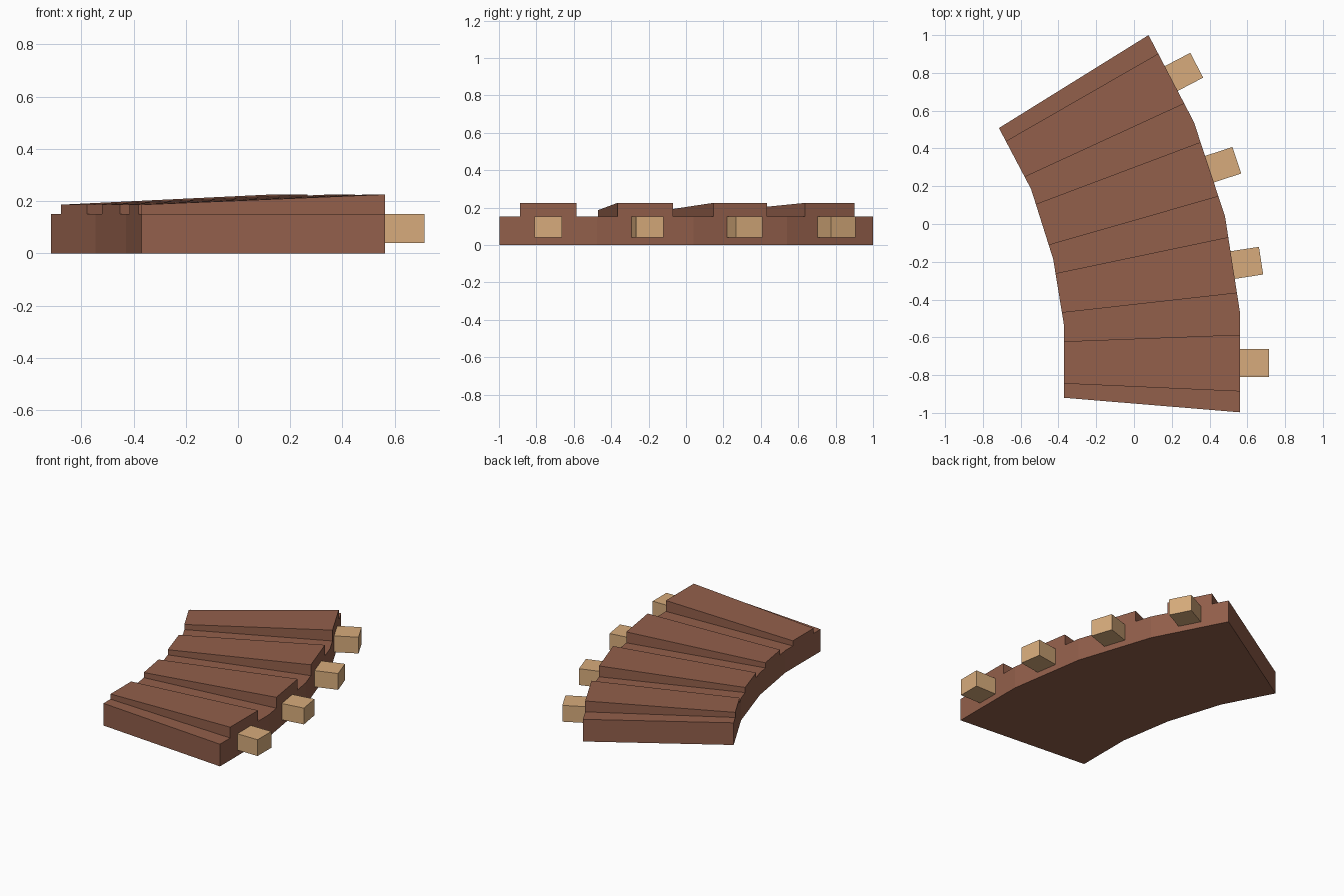
import bpy, bmesh, math
from mathutils import Vector, Matrix

if "Cube" in bpy.data.objects:
    bpy.data.objects.remove(bpy.data.objects["Cube"])


def material(name, rgb):
    m = bpy.data.materials.new(name)
    m.diffuse_color = (*rgb, 1)
    m.use_nodes = True
    m.node_tree.nodes["Principled BSDF"].inputs["Base Color"].default_value = m.diffuse_color
    return m


def finish(bm, name, mat):
    bmesh.ops.recalc_face_normals(bm, faces=bm.faces)
    mesh = bpy.data.meshes.new(name)
    bm.to_mesh(mesh)
    bm.free()
    mesh.materials.append(mat)
    ob = bpy.data.objects.new(name, mesh)
    bpy.context.collection.objects.link(ob)
    return ob


brown = material("brown_wood", (0.29, 0.115, 0.07))
tan = material("light_wood", (0.68, 0.41, 0.20))

# Plan outline of the curved slab, one point pair per segment joint
inner = [Vector(p) for p in [(-0.37, -0.92), (-0.37, -0.54), (-0.428, -0.185),
                             (-0.545, 0.185), (-0.715, 0.508)]]
outer = [Vector(p) for p in [(0.562, -0.997), (0.562, -0.475), (0.482, 0.04),
                             (0.317, 0.54), (0.077, 1.0)]]
BASE = 0.151


def side_profile(a, b, h):
    """Stepped side: flat base with one raised tread from a to b."""
    return [(0, 0), (1, 0), (1, BASE), (b, BASE), (b, h), (a, h), (a, BASE), (0, BASE)]


# Curved slab with a raised, sloping tread on every segment
bm = bmesh.new()
for s in range(4):
    rings = []
    for pts, prof in ((inner, side_profile(0.198, 0.785, 0.186)),
                      (outer, side_profile(0.212, 0.787, 0.225))):
        ring = []
        for t, z in prof:
            p = pts[s].lerp(pts[s + 1], t)
            ring.append(bm.verts.new((p.x, p.y, z)))
        bm.faces.new(ring)
        rings.append(ring)
    for i in range(8):
        if (i == 1 and s < 3) or (i == 7 and s > 0):
            continue  # joint between segments stays open
        j = (i + 1) % 8
        bm.faces.new((rings[0][i], rings[0][j], rings[1][j], rings[1][i]))
bmesh.ops.remove_doubles(bm, verts=bm.verts, dist=1e-5)
finish(bm, "curved_ribbed_slab", brown)

# Pegs standing out from the middle of each outer segment
for s in range(4):
    mid = (outer[s] + outer[s + 1]) / 2
    d = outer[s + 1] - outer[s]
    angle = math.atan2(-d.x, d.y)
    bm = bmesh.new()
    bmesh.ops.create_cube(bm, size=1, matrix=Matrix.Translation((0.076, 0, 0.0955))
                          @ Matrix.Diagonal((0.153, 0.148, 0.111, 1)))
    bm.transform(Matrix.Translation((mid.x, mid.y, 0)) @ Matrix.Rotation(angle, 4, 'Z'))
    finish(bm, f"side_peg_{s + 1}", tan)
